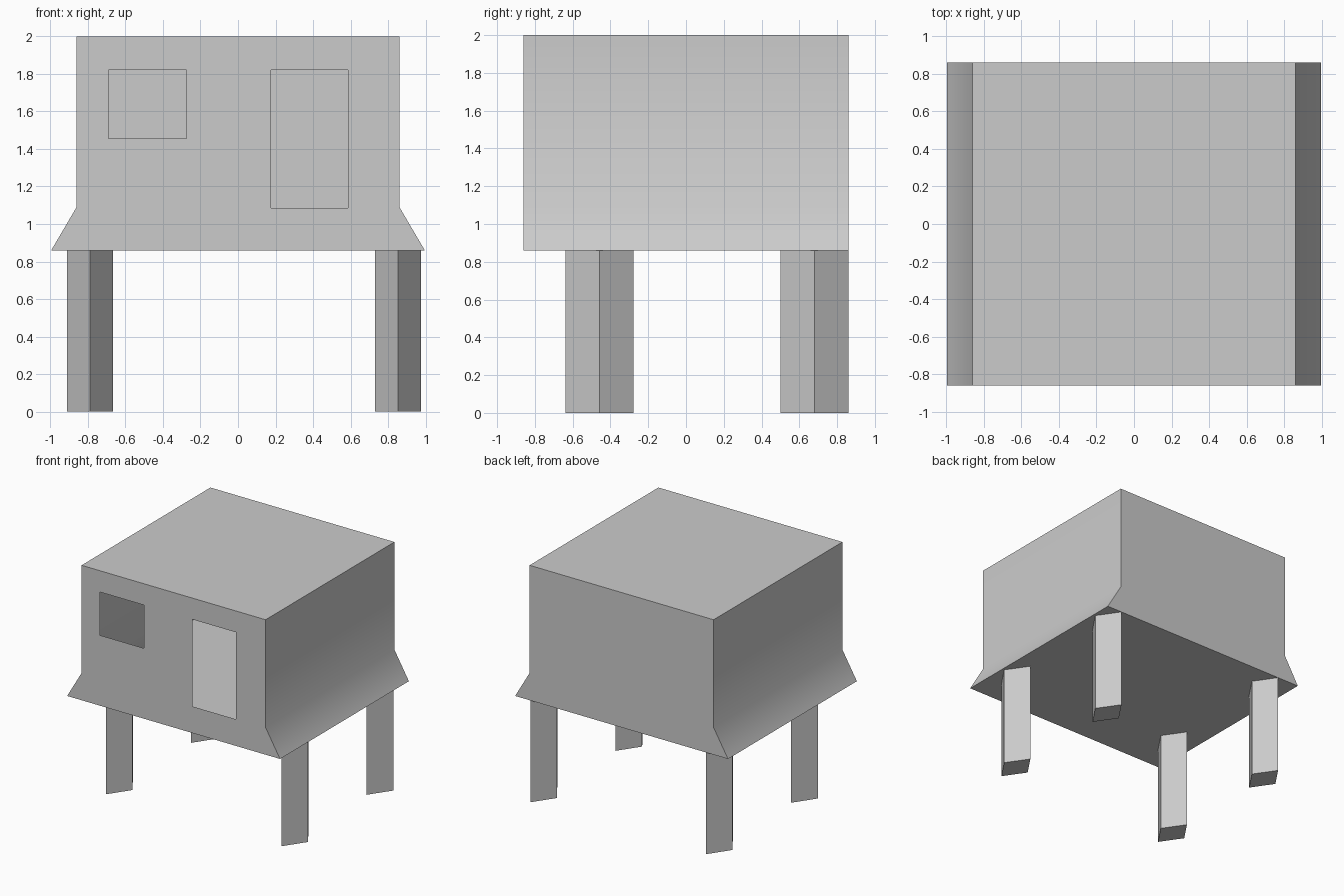
import bpy, bmesh, math
from mathutils import Vector

if "Cube" in bpy.data.objects:
    bpy.data.objects.remove(bpy.data.objects["Cube"])

HALF_Y = 0.86
FLOOR_Z = 0.86


def finish(bm, name):
    bmesh.ops.remove_doubles(bm, verts=bm.verts, dist=1e-5)
    bmesh.ops.recalc_face_normals(bm, faces=bm.faces)
    mesh = bpy.data.meshes.new(name)
    bm.to_mesh(mesh)
    bm.free()
    obj = bpy.data.objects.new(name, mesh)
    bpy.context.collection.objects.link(obj)
    return obj


def loop_edges(bm, verts):
    return [bm.edges.new((verts[i], verts[(i + 1) % len(verts)])) for i in range(len(verts))]


# Hollow thin-walled cabin: profile with flared skirts, extruded front to back
right = [(0.86, 2.0), (0.86, 1.09), (0.995, FLOOR_Z)]
profile = right + [(-x, z) for x, z in reversed(right)]
bm = bmesh.new()
front = [bm.verts.new((x, -HALF_Y, z)) for x, z in profile]
back = [bm.verts.new((x, HALF_Y, z)) for x, z in profile]
n = len(profile)
for i in range(n):
    j = (i + 1) % n
    bm.faces.new((front[i], front[j], back[j], back[i]))
bm.faces.new(back)

# Front wall with open window and doorway
wall = bmesh.new()
outline = [wall.verts.new((x, -HALF_Y, z)) for x, z in profile]
edges = loop_edges(wall, outline)
for x0, x1, z0, z1 in [(-0.69, -0.275, 1.455, 1.82), (0.175, 0.585, 1.085, 1.82)]:
    hole = [wall.verts.new((x, -HALF_Y, z)) for x, z in [(x0, z0), (x1, z0), (x1, z1), (x0, z1)]]
    edges += loop_edges(wall, hole)
bmesh.ops.triangle_fill(wall, edges=edges, use_beauty=True, normal=Vector((0, -1, 0)))
for f in wall.faces:
    bm.faces.new([bm.verts.new(v.co) for v in f.verts])
wall.free()

cabin = finish(bm, "cabin")
bpy.context.view_layer.objects.active = cabin
cabin.select_set(True)
bpy.ops.object.shade_smooth_by_angle(angle=math.radians(40))
cabin.select_set(False)


# Four stilts with a diamond cross-section
def stilt(name, cx, cy):
    bm = bmesh.new()
    ring = [bm.verts.new((cx + dx, cy + dy, 0)) for dx, dy in [(0.123, 0), (0, 0.18), (-0.123, 0), (0, -0.18)]]
    base = bm.faces.new(ring)
    top = bmesh.ops.extrude_face_region(bm, geom=[base])["geom"]
    bmesh.ops.translate(bm, vec=(0, 0, FLOOR_Z), verts=[v for v in top if isinstance(v, bmesh.types.BMVert)])
    # Extrusion removes the base, so close it again
    low = [v for v in bm.verts if v.co.z < 0.01]
    if not any(all(v in low for v in f.verts) for f in bm.faces):
        bmesh.ops.contextual_create(bm, geom=low)
    finish(bm, name)


for side, cx in (("left", -0.788), ("right", 0.853)):
    for end, cy in (("front", -0.458), ("back", 0.68)):
        stilt(f"{end}_{side}_stilt", cx, cy)
